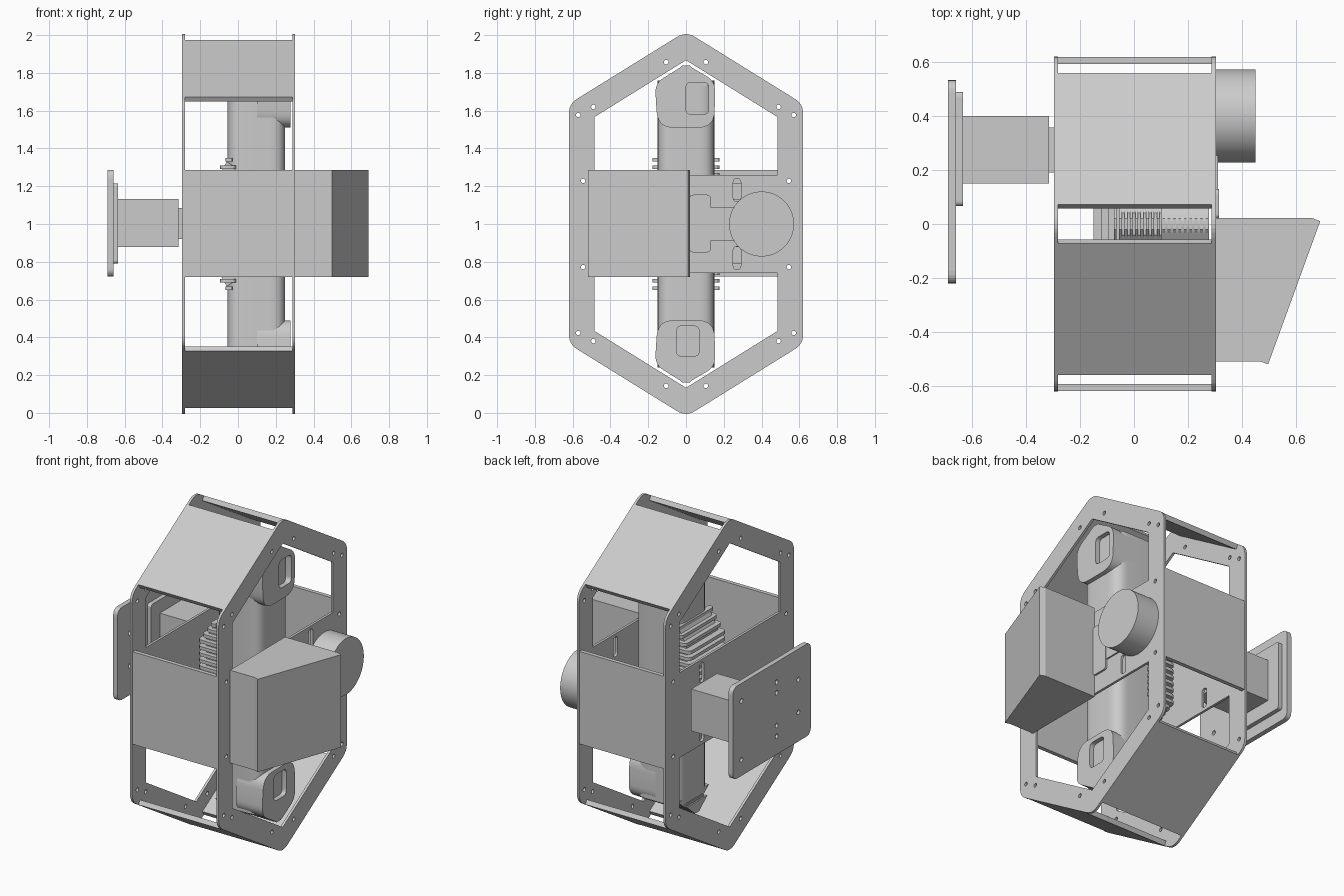
import bpy
import math
from mathutils import Vector

cube = bpy.data.objects.get("Cube")
if cube:
    bpy.data.objects.remove(cube)

grey = bpy.data.materials.new("light_grey")
grey.use_nodes = True
grey.diffuse_color = (0.6, 0.6, 0.6, 1)
for node in grey.node_tree.nodes:
    if node.type == "BSDF_PRINCIPLED":
        node.inputs["Base Color"].default_value = (0.6, 0.6, 0.6, 1)

# Rotations that send the drawing plane to YZ (extrude x), XZ (extrude y), XY (extrude z)
TURN = {"x": (math.pi / 2, 0, math.pi / 2), "y": (math.pi / 2, 0, 0), "z": (0, 0, 0)}


def rounded(points, radius, steps=6):
    """Outline with every corner eased by a tangent curve."""
    out = []
    for i, p in enumerate(points):
        p = Vector(p)
        a, b = Vector(points[i - 1]) - p, Vector(points[(i + 1) % len(points)]) - p
        half = a.angle(b) / 2
        cut = min(radius / math.tan(half), a.length * 0.49, b.length * 0.49)
        start, end = p + a.normalized() * cut, p + b.normalized() * cut
        for s in range(steps + 1):
            t = s / steps
            out.append(start * (1 - t) ** 2 + p * 2 * t * (1 - t) + end * t * t)
    return out


def rect(u0, u1, v0, v1, radius=0):
    pts = [(u0, v0), (u1, v0), (u1, v1), (u0, v1)]
    return rounded(pts, radius) if radius else pts


def circle(u, v, r, n=16):
    return [(u + r * math.cos(k * math.tau / n), v + r * math.sin(k * math.tau / n))
            for k in range(n)]


def slab(name, outlines, axis, lo, hi, smooth=False):
    """Extrude a flat outline (further outlines are holes) from lo to hi along an axis."""
    curve = bpy.data.curves.new(name, "CURVE")
    curve.dimensions, curve.fill_mode = "2D", "BOTH"
    curve.extrude = (hi - lo) / 2
    for pts in outlines:
        spline = curve.splines.new("POLY")
        spline.points.add(len(pts) - 1)
        for point, p in zip(spline.points, pts):
            point.co = (p[0], p[1], 0, 1)
        spline.use_cyclic_u = True
    temp = bpy.data.objects.new(name + "_outline", curve)
    bpy.context.collection.objects.link(temp)
    bpy.context.view_layer.update()
    mesh = bpy.data.meshes.new_from_object(temp)
    bpy.data.objects.remove(temp)
    obj = bpy.data.objects.new(name, mesh)
    bpy.context.collection.objects.link(obj)
    obj.rotation_euler = TURN[axis]
    obj.location["xyz".index(axis)] = (lo + hi) / 2
    mesh.materials.clear()
    mesh.materials.append(grey)
    mesh.polygons.foreach_set("use_smooth", [False] * len(mesh.polygons))
    if smooth:
        bpy.ops.object.select_all(action="DESELECT")
        obj.select_set(True)
        bpy.context.view_layer.objects.active = obj
        bpy.ops.object.shade_smooth_by_angle(angle=math.radians(35))
    return obj


def box(name, x, y, z):
    return slab(name, [rect(*x, *y)], "z", *z)


def slope(y, top=2.02):
    return top - 0.62 * abs(y)


# Hexagonal side plates with windows, slots and bolt holes
hexagon = [(0, slope(0)), (0.62, slope(0.62)), (0.62, 2 - slope(0.62)),
           (0, 2 - slope(0)), (-0.62, 2 - slope(0.62)), (-0.62, slope(0.62))]
holes = []
for up in (1, -1):
    def flip(pts):
        return [(u, 1 + up * (v - 1)) for u, v in pts]
    holes.append(flip([(0, 1.867), (0.485, 1.566), (0.485, 1.26),
                       (-0.485, 1.26), (-0.485, 1.566)]))
    holes.append(flip(rect(0.25, 0.29, 1.12, 1.24, 0.02)))
    for side in (1, -1):
        for u, v in ((0.105, 1.857), (0.57, 1.577), (0.49, 1.62), (0.545, 1.228)):
            holes.append(flip(circle(side * u, v, 0.012)))
for name, lo, hi in (("left_frame_plate", 0.288, 0.303), ("right_frame_plate", -0.296, -0.281)):
    slab(name, [rounded(hexagon, 0.09)] + holes, "x", lo, hi)

# Sloped cover panels and upright panels between the plates
for end, side in (("front", -1), ("back", 1)):
    for level in ("upper", "lower"):
        pts = [(0.073, slope(0.073)), (0.56, slope(0.56)),
               (0.545, slope(0.56) - 0.025), (0.058, slope(0.073) - 0.025)]
        pts = [(side * u, v if level == "upper" else 2 - v) for u, v in pts]
        slab(f"{end}_{level}_panel", [pts], "x", -0.281, 0.288)
    box(f"{end}_panel", (-0.281, 0.288), sorted((side * 0.593, side * 0.618)), (0.72, 1.285))

# Wedge shaped hood on the left side
slab("side_hood", [[(0.303, -0.51), (0.47, -0.51), (0.497, -0.52), (0.69, 0.01),
                    (0.66, 0.022), (0.303, 0.022)]], "z", 0.72, 1.287)

# Round knob with its bracket
slab("knob", [circle(0.4, 1, 0.172, 64)], "x", 0.303, 0.45, smooth=True)
slab("knob_bracket", [rect(0.02, 0.13, 0.85, 1.155, 0.02)], "x", 0.303, 0.315)
slab("knob_arm", [rect(0.12, 0.26, 0.91, 1.09)], "x", 0.303, 0.312)

# Mount on the right side
bolts = [circle(u, 1 + s * v, 0.014) for s in (1, -1)
         for u, v in ((0.45, 0.18), (0.11, 0.165), (0.11, 0.1), (-0.1, 0.1))]
slab("mount_plate", [rect(-0.22, 0.533, 0.722, 1.287, 0.045)] + bolts, "x", -0.69, -0.66)
slab("mount_backing", [rect(0.067, 0.49, 0.79, 1.215, 0.02)], "x", -0.66, -0.634)
box("mount_block", (-0.634, -0.315), (0.15, 0.4), (0.877, 1.133))
box("mount_neck", (-0.315, -0.285), (0.19, 0.357), (0.92, 1.085))

# Upright body, end caps with recessed pockets, and ridged ends
slab("body", [rounded(rect(-0.055, 0.25, -0.15, 0.15), 0.08, 8)], "z", 0.24, 1.76, smooth=True)
cap = [(-0.165, 1.745), (-0.02, 1.835), (0.02, 1.835), (0.155, 1.755),
       (0.15, 1.51), (-0.15, 1.51)]
for end, up, pocket in (("upper", 1, (0, 0.12, 1.58, 1.75)),
                        ("lower", -1, (-0.05, 0.07, 0.3, 0.46))):
    outline = [(u, 1 + up * (v - 1)) for u, v in cap]
    slab(f"{end}_cap", [rounded(outline, 0.09), rect(*pocket, 0.03)], "x", 0.1, 0.278, smooth=True)
    tip = [(u, 1 + up * (v - 1)) for u, v in
           ((-0.15, 1.73), (-0.04, 1.815), (0.04, 1.815), (0.15, 1.73))]
    slab(f"{end}_tip", [tip], "x", -0.05, 0.25)
    for i in range(18):
        x = -0.075 + i * 0.02
        ridge = [(u, 1 + up * (v - 1)) for u, v in
                 ((-0.1, 1.77), (-0.02, 1.838), (0.02, 1.838), (0.1, 1.77))]
        slab(f"{end}_ridge", [ridge], "x", x, x + 0.01)

# Finned heat sink on the inner side of the body
core = [(-0.11, 1.24), (-0.06, 1.33), (0.02, 1.28)]
core += [(u, 2 - v) for u, v in reversed(core)]
slab("heat_sink_core", [core], "y", -0.15, 0.15)
for i in range(18):
    z = 0.66 + i * 0.04 - 0.01
    trim = max(0, abs(z + 0.01 - 1) - 0.22)
    fin = rounded(rect(-0.15 + trim * 0.7, 0.03 - trim * 0.5, -0.178, 0.178), 0.03, 3)
    slab("heat_sink_fin", [fin], "z", z, z + 0.02)
